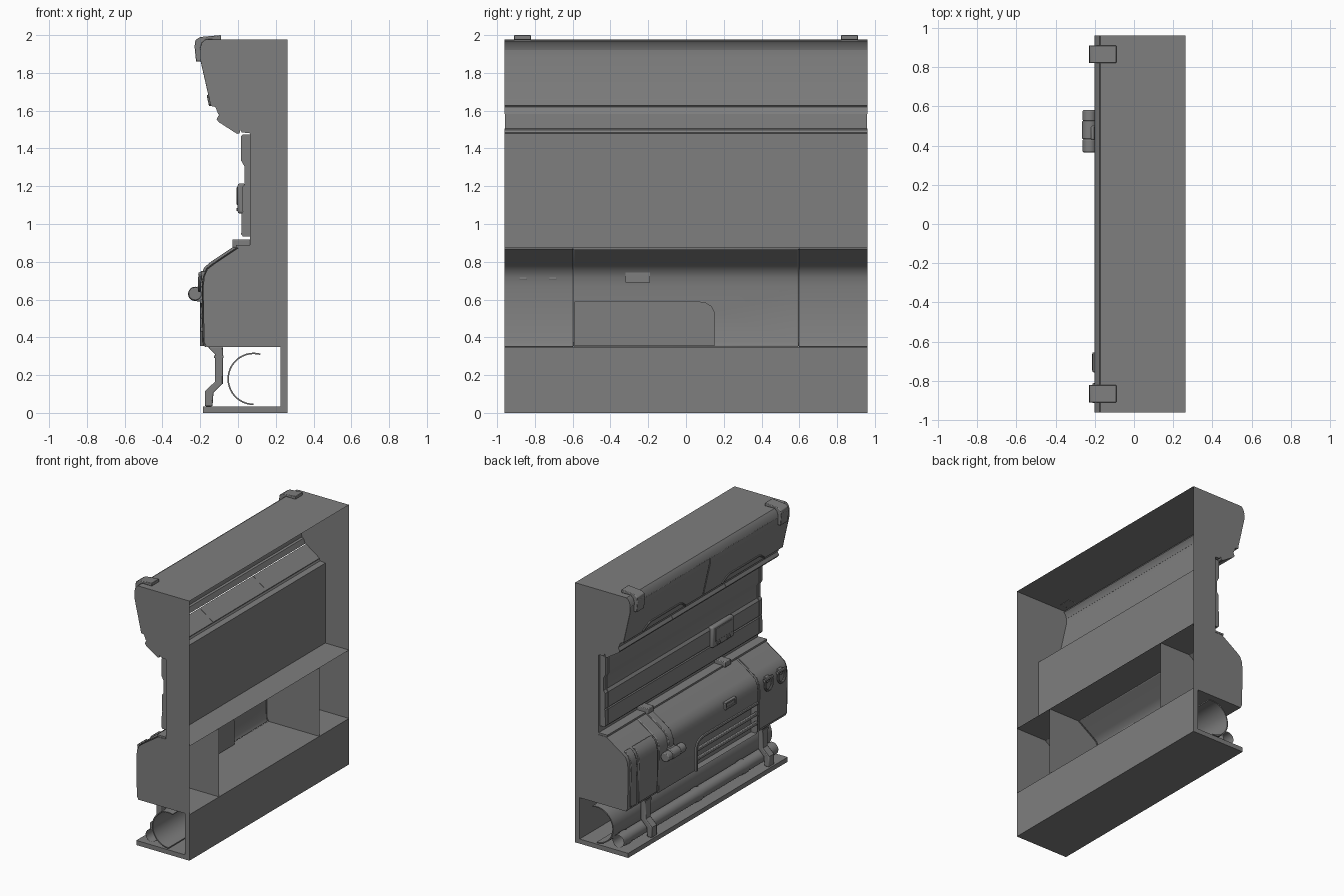
import bpy, bmesh, math
from mathutils import Vector

if "Cube" in bpy.data.objects:
    bpy.data.objects.remove(bpy.data.objects["Cube"])


def link(name, me):
    ob = bpy.data.objects.new(name, me)
    bpy.context.collection.objects.link(ob)
    return ob


def prism(name, pts, y0, y1, bevel=0.0, drop=None):
    """Extrude an x-z profile along y; optionally drop the faces for which drop(face) is true."""
    bm = bmesh.new()
    a = [bm.verts.new((x, y0, z)) for x, z in pts]
    b = [bm.verts.new((x, y1, z)) for x, z in pts]
    n = len(pts)
    bm.faces.new(a)
    bm.faces.new(b[::-1])
    for i in range(n):
        bm.faces.new((a[i], b[i], b[(i + 1) % n], a[(i + 1) % n]))
    bmesh.ops.recalc_face_normals(bm, faces=bm.faces)
    if drop:
        bmesh.ops.delete(bm, geom=[f for f in bm.faces if drop(f)], context='FACES')
    me = bpy.data.meshes.new(name)
    bm.to_mesh(me)
    bm.free()
    ob = link(name, me)
    if bevel:
        m = ob.modifiers.new("bevel", 'BEVEL')
        m.width, m.segments, m.limit_method, m.angle_limit = bevel, 2, 'ANGLE', math.radians(50)
    return ob


def box(name, x0, x1, y0, y1, z0, z1, bevel=0.0):
    return prism(name, [(x0, z0), (x1, z0), (x1, z1), (x0, z1)], y0, y1, bevel)


def sheet(name, corners):
    me = bpy.data.meshes.new(name)
    me.from_pydata(corners, [], [range(len(corners))])
    link(name, me)


def tube(name, path, r):
    cu = bpy.data.curves.new(name, 'CURVE')
    cu.dimensions, cu.bevel_depth, cu.bevel_resolution, cu.use_fill_caps = '3D', r, 2, True
    sp = cu.splines.new('POLY')
    sp.points.add(len(path) - 1)
    for p, c in zip(sp.points, path):
        p.co = (*c, 1)
    tmp = link(name, cu)
    me = bpy.data.meshes.new_from_object(tmp)
    bpy.data.objects.remove(tmp)
    link(name, me)


def arc(cx, cz, r, a0, a1, n):
    return [(cx + r * math.cos(math.radians(a0 + (a1 - a0) * i / n)),
             cz + r * math.sin(math.radians(a0 + (a1 - a0) * i / n))) for i in range(n + 1)]


def offset(pts, d):
    """Shift a top-to-bottom profile outwards (towards -x) by d."""
    out = []
    for i, p in enumerate(pts):
        q0, q1 = pts[max(i - 1, 0)], pts[min(i + 1, len(pts) - 1)]
        t = Vector((q1[0] - q0[0], q1[1] - q0[1])).normalized()
        out.append((p[0] + t.y * d, p[1] - t.x * d))
    return out


def slab(name, pts, y0, y1, d, base=0.001, bevel=0.006):
    return prism(name, offset(pts, d) + offset(pts, base)[::-1], y0, y1, bevel)


# Main shell: closed ends; open at the back and wherever doors, lamps and covers form the skin
BACK, WALL = 0.263, 0.064
upper = [(-0.19, 1.955), (-0.2, 1.92), (-0.2, 1.875), (-0.15, 1.655), (-0.145, 1.625)]
lower = [(0.0, 0.872), (-0.13, 0.785), (-0.162, 0.76), (-0.179, 0.72), (-0.184, 0.67), (-0.18, 0.375), (-0.168, 0.35)]
shell = [(BACK, 1.977), (-0.17, 1.977)] + upper + [(-0.12, 1.62), (-0.105, 1.583), (0.01, 1.505), (0.02, 1.485),
         (WALL, 1.48), (WALL, 0.872)] + lower + [(BACK, 0.35)]


def is_open(f):
    c = f.calc_center_median()
    if abs(f.normal.y) > 0.5:
        return False
    return c.x > BACK - 0.01 or 1.63 < c.z < 1.91 or 1.51 < c.z < 1.57 or 0.352 < c.z < 0.865


prism("wall_shell", shell, -0.96, 0.96, 0, is_open)
sheet("inner_shelf", [(0.0, -0.96, 0.871), (BACK, -0.96, 0.871), (BACK, 0.96, 0.871), (0.0, 0.96, 0.871)])
for s in (-1, 1):
    sheet("inner_divider", [(BACK, 0.603 * s, 0.871), (0.0, 0.603 * s, 0.871), *[(x, 0.603 * s, z) for x, z in lower[1:]],
                            (BACK, 0.603 * s, 0.35)])

# Base tray and kick board
box("base_plate", -0.185, BACK, -0.96, 0.96, 0, 0.035)
box("back_board", 0.224, BACK, -0.96, 0.96, 0.035, 0.35)

# Overhead lockers: lip, two doors, handles, corner clips
slab("locker_lip", [(-0.174, 1.974), (-0.19, 1.955), (-0.199, 1.925)], -0.96, 0.96, 0.003, -0.01, 0)
slab("door_backing", upper[1:], -0.96, 0.96, -0.006, -0.012, 0)
for s in (-1, 1):
    y0, y1 = sorted((0.004 * s, 0.958 * s))
    slab("locker_door", upper[1:], y0, y1, 0.001, -0.006, 0.003)
    handle = [(-0.148, 0.22 * s, 1.63), (-0.156, 0.27 * s, 1.667), (-0.158, 0.30 * s, 1.677),
              (-0.158, 0.65 * s, 1.677), (-0.156, 0.68 * s, 1.667), (-0.148, 0.73 * s, 1.63)]
    tube("locker_handle", handle, 0.007)
    y0, y1 = sorted((0.82 * s, 0.91 * s))
    clip = [(-0.09, 1.975), (-0.09, 2.0), (-0.2, 1.99), (-0.225, 1.975), (-0.23, 1.94), (-0.222, 1.86),
            (-0.19, 1.86), (-0.2, 1.93), (-0.19, 1.96), (-0.17, 1.977)]
    prism("corner_clip", clip, y0, y1, 0.004)
    tube("clip_pin", [(-0.212, y0 + 0.02, 1.95), (-0.212, y1 - 0.02, 1.95)], 0.017)

# Sloped lamp strip under the lockers
lamp = [(-0.098, 1.583), (-0.113, 1.555), (-0.103, 1.54), (-0.005, 1.477), (0.008, 1.48), (0.015, 1.505)]
for y in (-0.64, 0, 0.64):
    prism("lamp_panel", lamp, y - 0.319, y + 0.319)

# Stepped back panel with end strips and a socket box
pad = [(0.063, 1.475), (0.025, 1.475), (0.017, 1.465), (0.017, 1.335), (0.034, 1.305), (0.034, 1.21), (0.02, 1.19),
       (0.02, 1.075), (0.026, 1.068), (0.02, 1.061), (0.017, 0.945), (0.025, 0.935), (0.063, 0.935)]
prism("back_pad", pad, -0.905, 0.905)
for s in (-1, 1):
    y0, y1 = sorted((0.912 * s, 0.945 * s))
    prism("pad_end_strip", pad, y0, y1)
box("socket_box", -0.002, 0.04, -0.58, -0.32, 1.055, 1.215, 0.012)
box("socket_cover", -0.007, 0.0, -0.55, -0.35, 1.10, 1.195, 0.004)
for y in (-0.51, -0.39):
    box("socket_tab", -0.008, 0.0, y - 0.02, y + 0.02, 1.07, 1.085)
box("counter_ledge", -0.01, WALL - 0.001, -0.96, 0.96, 0.874, 0.888)

# Lower cabinet: skin at both ends, padded covers and a thick centre part
centre = slab("cabinet_centre", lower, -0.597, 0.597, 0.008, -0.004, 0.006)
for s in (-1, 1):
    y0, y1 = sorted((0.597 * s, 0.96 * s))
    slab("cabinet_end_skin", lower, y0, y1, 0, -0.004, 0)
slab("cabinet_left_cover", lower[1:-1], 0.615, 0.84, 0.01)
slab("cabinet_left_trim", lower[1:-1], 0.865, 0.935, 0.01)
slab("cabinet_right_cover", lower[:-1], -0.95, -0.615, 0.007)

# Deep vent recess in the centre part: profile in y-z, turned to run along x
vent = [(-0.59, 0.355), (0.15, 0.355), (0.15, 0.535), (0.135, 0.565), (0.105, 0.583), (0.07, 0.59), (-0.59, 0.59)]
cutter = prism("vent_cutter", vent, 0.10, 0.25)
liner = prism("vent_recess", vent, 0.135, 0.185, 0, lambda f: f.normal.y > 0.5)
cutter.rotation_euler.z = liner.rotation_euler.z = math.radians(90)
cutter.hide_render = cutter.hide_viewport = True
cut = centre.modifiers.new("vent", 'BOOLEAN')
cut.object, cut.operation, cut.solver = cutter, 'DIFFERENCE', 'EXACT'
tube("vent_frame", [(-0.19, y, z) for y, z in vent[:0:-1]], 0.012)
for z in (0.43, 0.50):
    box("vent_rail", -0.199, -0.178, -0.585, 0.145, z, z + 0.025, 0.005)

# Small recessed latch tray
for y0, y1, z0, z1 in ((-0.32, -0.19, 0.73, 0.742), (-0.32, -0.19, 0.69, 0.70), (-0.32, -0.308, 0.70, 0.73), (-0.202, -0.19, 0.70, 0.73)):
    box("latch_frame", -0.202, -0.165, y0, y1, z0, z1)
box("latch_plate", -0.193, -0.165, -0.308, -0.202, 0.70, 0.73)

# Counter clips, strap and round grip
for y in (-0.465, 0.465):
    box("counter_clip", -0.03, WALL, y - 0.035, y + 0.035, 0.876, 0.918, 0.005)
slab("grip_strap", lower[:5] + [(-0.183, 0.60)], 0.435, 0.495, 0.02, 0.002, 0.004)
for y0, y1, r in ((0.365, 0.432, 0.035), (0.432, 0.525, 0.038), (0.525, 0.58, 0.035)):
    prism("round_grip", arc(-0.227, 0.63, r, 0, 337.5, 15), y0, y1, 0.006)
box("grip_mount", -0.22, -0.183, 0.43, 0.50, 0.59, 0.668, 0.006)

# Two hanging hooks on the right cover
for y in (-0.862, -0.705):
    box("hook_plate", -0.2, -0.175, y - 0.022, y + 0.022, 0.705, 0.75, 0.004)
    u = [(-0.204, a, z) for a, z in arc(y, 0.69, 0.042, 180, 360, 10)]
    tube("hook_ring", [(-0.2, y - 0.042, 0.735)] + u + [(-0.2, y + 0.042, 0.735)], 0.009)
    tube("hook_pin", [(-0.2, y - 0.05, 0.735), (-0.2, y + 0.05, 0.735)], 0.011)

# Half-round duct and open pipe running along the tray
prism("half_round_duct", arc(0.083, 0.18, 0.139, 75, 270, 24) + arc(0.083, 0.18, 0.131, 270, 75, 24), -0.955, 0.955)
for name, y0, y1, r in (("tray_pipe", -0.93, 0.93, 0.047), ("pipe_collar", -0.58, -0.52, 0.051),
                        ("pipe_collar", -0.03, 0.03, 0.051), ("pipe_collar", 0.83, 0.89, 0.051)):
    prism(name, arc(-0.08, 0.087, r, 0, 345, 23), y0, y1, 0, lambda f: len(f.verts) > 4)

# Cranked support brackets between tray and cabinet
crank = [(-0.16, 0.35), (-0.122, 0.31), (-0.122, 0.165), (-0.175, 0.115), (-0.175, 0.035), (-0.135, 0.035),
         (-0.13, 0.105), (-0.08, 0.155), (-0.08, 0.35)]
for y in (-0.78, 0.63):
    prism("support_bracket", crank, y - 0.033, y + 0.033, 0.006)
    box("bracket_collar", -0.126, -0.076, y - 0.038, y + 0.038, 0.29, 0.305)

# Dark grey finish, smooth shading with sharp edges kept
grey = bpy.data.materials.new("dark_grey")
grey.diffuse_color = (0.21, 0.21, 0.21, 1)
grey.use_nodes = True
grey.node_tree.nodes["Principled BSDF"].inputs["Base Color"].default_value = grey.diffuse_color
for ob in bpy.data.objects:
    ob.data.materials.append(grey)
    ob.select_set(not ob.hide_render)
bpy.context.view_layer.objects.active = bpy.data.objects["wall_shell"]
bpy.ops.object.shade_smooth_by_angle(angle=math.radians(30))
